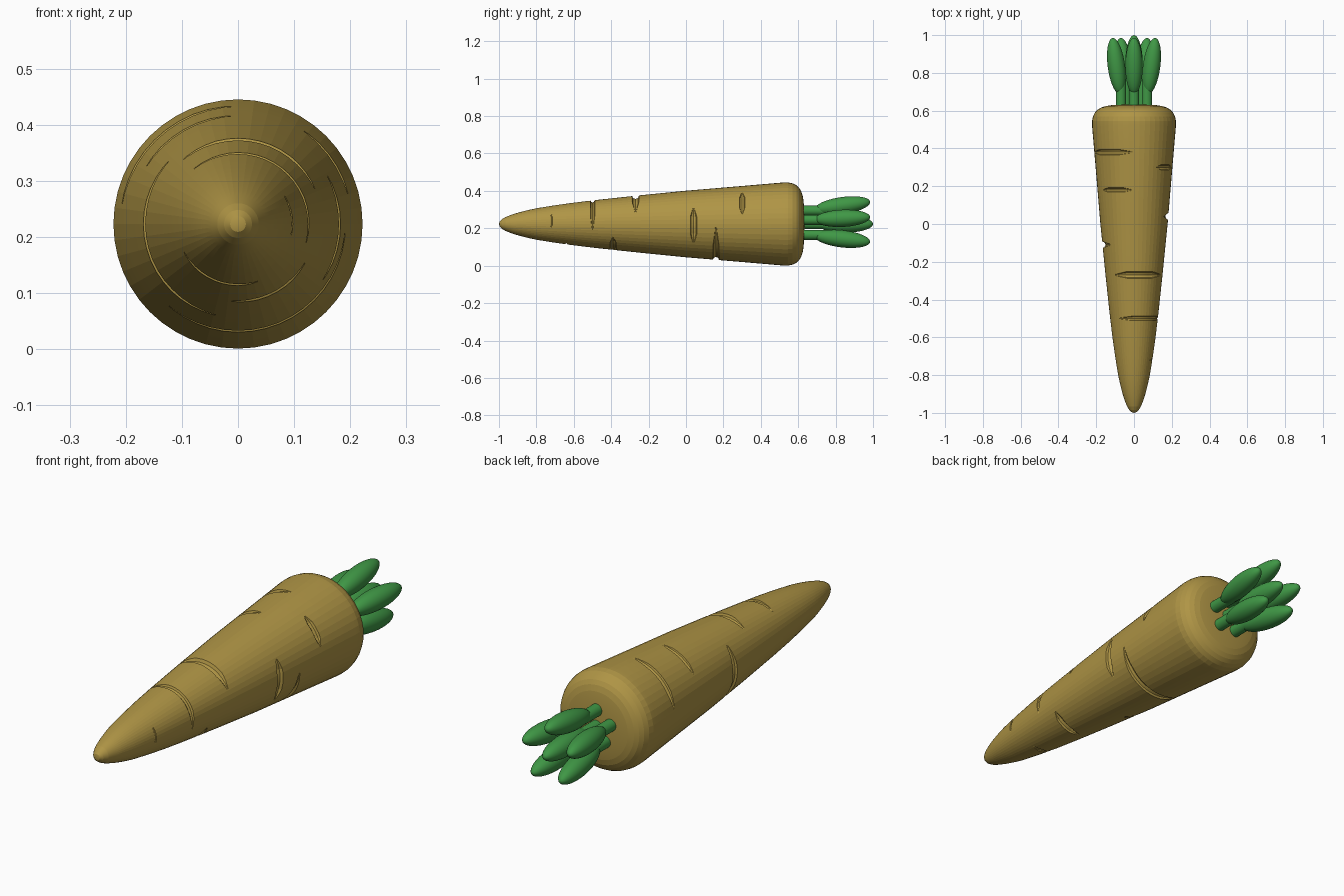
import bpy, bmesh, math
from mathutils import Vector, Matrix

if "Cube" in bpy.data.objects:
    bpy.data.objects.remove(bpy.data.objects["Cube"])

CZ = 0.223  # height of the carrot's axis


def material(name, rgb):
    m = bpy.data.materials.new(name)
    m.diffuse_color = (*rgb, 1)
    m.use_nodes = True
    m.node_tree.nodes["Principled BSDF"].inputs["Base Color"].default_value = m.diffuse_color
    return m


ORANGE = material("root_brown", (0.43, 0.30, 0.06))
GREEN = material("leaf_green", (0.05, 0.31, 0.06))

# (y, radius) profile of the root, tip to crown
PROFILE = [(-1, 0), (-.996, .014), (-.985, .025), (-.965, .037), (-.94, .047),
           (-.9, .06), (-.85, .073), (-.8, .084), (-.7, .1), (-.6, .114),
           (-.5, .126), (-.4, .137), (-.25, .153), (0, .178), (.25, .199),
           (.52, .222), (.545, .222), (.57, .217), (.59, .207), (.605, .193),
           (.616, .175), (.624, .15), (.629, .12), (.632, .07), (.633, 0)]


def radius_at(y):
    for (y0, r0), (y1, r1) in zip(PROFILE, PROFILE[1:]):
        if y0 <= y <= y1:
            return r0 + (r1 - r0) * (y - y0) / (y1 - y0)


def mesh_object(name, bm, mat):
    bmesh.ops.recalc_face_normals(bm, faces=bm.faces)
    me = bpy.data.meshes.new(name)
    bm.to_mesh(me)
    bm.free()
    me.materials.append(mat)
    ob = bpy.data.objects.new(name, me)
    bpy.context.collection.objects.link(ob)
    return ob


def select(ob):
    bpy.ops.object.select_all(action='DESELECT')
    ob.select_set(True)
    bpy.context.view_layer.objects.active = ob


# Root: lathe the profile about the y axis
bm = bmesh.new()
vs = [bm.verts.new((r, y, CZ)) for y, r in PROFILE]
es = [bm.edges.new(p) for p in zip(vs, vs[1:])]
bmesh.ops.spin(bm, geom=vs + es, cent=(0, 0, CZ), axis=(0, 1, 0),
               angle=math.tau, steps=48, use_duplicate=False)
bmesh.ops.remove_doubles(bm, verts=bm.verts, dist=1e-5)
root = mesh_object("root", bm, ORANGE)

# Grooves: tapered arcs (y, start degrees, end degrees, thickness)
GROOVES = [(-.5, -15, 129, .013), (-.27, 25, 130, .019), (-.72, -15, 35, .006),
           (-.64, 207, 290, .011), (-.39, 265, 330, .017), (-.11, 138, 256, .018),
           (.04, -33, 28, .018), (.16, -130, -5, .017), (.3, 15, 55, .015),
           (.38, 92, 170, .015), (.18, 93, 148, .013)]
cu = bpy.data.curves.new("groove_cutter", 'CURVE')
cu.dimensions = '3D'
cu.bevel_depth = 1
cu.bevel_resolution = 2
cu.use_fill_caps = True
N = 20
for y, a0, a1, size in GROOVES:
    sp = cu.splines.new('POLY')
    sp.points.add(N)
    for i, p in enumerate(sp.points):
        t = i / N
        a = math.radians(a0 + (a1 - a0) * t)
        r = radius_at(y) + .002
        p.co = (r * math.cos(a), y, CZ + r * math.sin(a), 1)
        p.radius = size * (.25 + .75 * min(1, 4 * t, 4 * (1 - t)))
cutter = bpy.data.objects.new("groove_cutter", cu)
bpy.context.collection.objects.link(cutter)
select(cutter)
bpy.ops.object.convert(target='MESH')
cutter = bpy.context.object
bm = bmesh.new()
bm.from_mesh(cutter.data)
bmesh.ops.remove_doubles(bm, verts=bm.verts, dist=1e-5)
bmesh.ops.recalc_face_normals(bm, faces=bm.faces)
bm.to_mesh(cutter.data)
bm.free()
cutter.data.materials.clear()
cutter.data.materials.append(ORANGE)

mod = root.modifiers.new("grooves", 'BOOLEAN')
mod.operation = 'DIFFERENCE'
mod.solver = 'EXACT'
mod.object = cutter
select(root)
bpy.ops.object.modifier_apply(modifier=mod.name)
bpy.data.objects.remove(cutter)
bpy.ops.object.shade_smooth_by_angle(angle=math.radians(7))


# Leaves: a short straight stem with an outward-leaning pointed oval
def leaf(name, angle, stem_r, leaf_r, tilt, y):
    out = Vector((math.cos(angle), 0, math.sin(angle)))
    base = Vector((0, 0, CZ))
    to_y = Matrix.Rotation(-math.pi / 2, 4, 'X')
    bm = bmesh.new()
    bmesh.ops.create_cone(bm, cap_ends=True, segments=24, radius1=.027, radius2=.027,
                          depth=.18, matrix=Matrix.Translation(
                              base + out * stem_r + Vector((0, .7, 0))) @ to_y)
    direction = Vector((0, math.cos(tilt), 0)) + out * math.sin(tilt)
    rot = direction.to_track_quat('Z', 'Y').to_matrix().to_4x4()
    bmesh.ops.create_uvsphere(bm, u_segments=32, v_segments=20, radius=1,
                              matrix=Matrix.Translation(base + out * leaf_r + Vector((0, y, 0)))
                              @ rot @ Matrix.Diagonal((.046, .046, .15, 1)))
    ob = mesh_object(name, bm, GREEN)
    select(ob)
    bpy.ops.object.shade_smooth_by_angle(angle=math.radians(30))


leaf("leaf_centre", 0, 0, 0, 0, .85)
for k in range(5):
    leaf(f"leaf_{k + 1}", math.pi / 2 + k * math.tau / 5, .072, .098, math.radians(8), .836)
